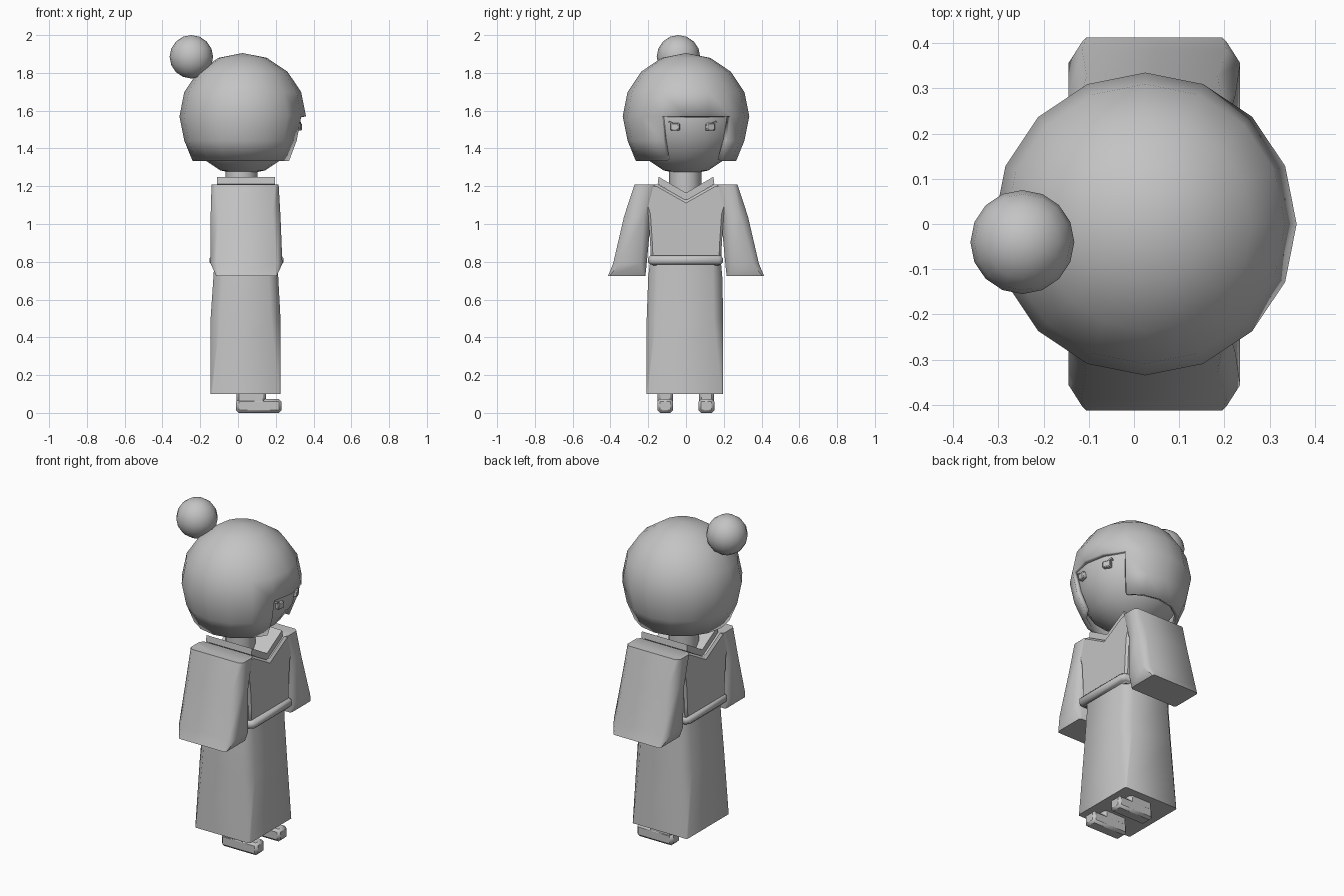
import bpy, bmesh, math
from mathutils import Matrix, Vector

if "Cube" in bpy.data.objects:
    bpy.data.objects.remove(bpy.data.objects["Cube"])

clay = bpy.data.materials.new("plain_grey")
clay.use_nodes = True
GREY = (0.55, 0.55, 0.55, 1)
clay.diffuse_color = GREY
clay.node_tree.nodes["Principled BSDF"].inputs["Base Color"].default_value = GREY


def finish(bm, name, angle=50, bevel=0):
    """Turn a bmesh into a shaded object."""
    bmesh.ops.recalc_face_normals(bm, faces=bm.faces)
    mesh = bpy.data.meshes.new(name)
    bm.to_mesh(mesh)
    bm.free()
    mesh.materials.append(clay)
    ob = bpy.data.objects.new(name, mesh)
    bpy.context.collection.objects.link(ob)
    if bevel:
        mod = ob.modifiers.new("soft_edges", "BEVEL")
        mod.width = bevel
        mod.segments = 1
    bpy.ops.object.select_all(action="DESELECT")
    ob.select_set(True)
    bpy.context.view_layer.objects.active = ob
    bpy.ops.object.shade_smooth_by_angle(angle=math.radians(angle))
    return ob


def ball(radius, centre):
    bm = bmesh.new()
    bmesh.ops.create_uvsphere(bm, u_segments=16, v_segments=8, radius=radius,
                              matrix=Matrix.Translation(centre))
    return bm


def loft(name, rings):
    """Stack chamfered rectangles: (z, x0, x1, y0, y1, chamfer)."""
    bm = bmesh.new()
    loops = []
    for z, x0, x1, y0, y1, c in rings:
        pts = [(x0 + c, y0), (x1 - c, y0), (x1, y0 + c), (x1, y1 - c),
               (x1 - c, y1), (x0 + c, y1), (x0, y1 - c), (x0, y0 + c)]
        loops.append([bm.verts.new((x, y, z)) for x, y in pts])
    for a, b in zip(loops, loops[1:]):
        for i in range(8):
            j = (i + 1) % 8
            bm.faces.new((a[i], a[j], b[j], b[i]))
    bm.faces.new(loops[0])
    bm.faces.new(loops[-1])
    return finish(bm, name)


def prism(name, half, x0, x1, bevel=0):
    """Extrude a mirrored (y, z) outline along x."""
    outline = half + [(-y, z) for y, z in reversed(half) if y > 0]
    bm = bmesh.new()
    face = bm.faces.new([bm.verts.new((x0, y, z)) for y, z in outline])
    new = bmesh.ops.extrude_face_region(bm, geom=[face])["geom"]
    bmesh.ops.translate(bm, vec=(x1 - x0, 0, 0),
                        verts=[v for v in new if isinstance(v, bmesh.types.BMVert)])
    return finish(bm, name, 40, bevel)


def box(name, size, matrix, bevel=0):
    bm = bmesh.new()
    bmesh.ops.create_cube(bm, size=1)
    bmesh.ops.scale(bm, vec=size, verts=bm.verts)
    bmesh.ops.transform(bm, matrix=matrix, verts=bm.verts)
    return finish(bm, name, 50, bevel)


# Head and bun
HEAD = Vector((0.025, 0, 1.57))
finish(ball(0.31, HEAD), "head")
finish(ball(0.115, (-0.247, -0.04, 1.885)), "hair_bun")

# Hair cap, flared at the hem, with a face opening
R = 0.335
bm = ball(R, (0, 0, 0))
bmesh.ops.delete(bm, geom=[v for v in bm.verts if v.co.z < -0.8 * R], context="VERTS")
for v in bm.verts:
    if v.co.z < -0.6 * R:
        v.co.x *= 1.12
        v.co.y *= 1.12
opening = []
for f in bm.faces:
    c = f.calc_center_median()
    if c.z < 0 and -23 < math.degrees(math.atan2(c.y, c.x)) < 45:
        opening.append(f)
bmesh.ops.delete(bm, geom=opening, context="FACES")
bmesh.ops.translate(bm, vec=HEAD, verts=bm.verts)
hair = finish(bm, "hair_cap")
shell = hair.modifiers.new("thickness", "SOLIDIFY")
shell.thickness = 0.026
shell.offset = -1

# Eyes with a small outer lash
for side, turn in (("right", -11), ("left", 25)):
    outward = -1 if side == "right" else 1
    spin = Matrix.Translation(HEAD) @ Matrix.Rotation(math.radians(turn), 4, "Z")
    box(side + "_eye", (0.03, 0.048, 0.04),
        spin @ Matrix.Translation((0.3, 0, -0.056)), 0.005)
    box(side + "_lash", (0.03, 0.022, 0.008),
        spin @ Matrix.Translation((0.302, outward * 0.024, -0.033))
        @ Matrix.Rotation(outward * 0.4, 4, "X"))

# Neck
bm = bmesh.new()
bmesh.ops.create_cone(bm, cap_ends=True, segments=12, radius1=0.085, radius2=0.085,
                      depth=0.2, matrix=Matrix.Translation((0.018, -0.004, 1.2)))
finish(bm, "neck")

# Torso with a V neckline, and the collar lying in it
prism("torso", [(0, 0.78), (0.185, 0.78), (0.19, 0.9), (0.2, 1.05), (0.25, 1.21),
                (0.15, 1.21), (0, 1.125)], -0.135, 0.215, 0.012)
prism("collar", [(0, 1.122), (0.15, 1.212), (0.145, 1.25), (0, 1.165)], -0.11, 0.195)

# Wide sleeves
for side, s in (("left", 1), ("right", -1)):
    sleeve = [(0.725, -0.115, 0.205, 0.215, 0.413, 0.01),
              (0.79, -0.145, 0.235, 0.208, 0.386, 0.03),
              (1.04, -0.145, 0.225, 0.185, 0.328, 0.04),
              (1.21, -0.14, 0.215, 0.15, 0.272, 0.02)]
    loft(side + "_sleeve", [(z, x0, x1, min(s * a, s * b), max(s * a, s * b), c)
                            for z, x0, x1, a, b, c in sleeve])

# Sash and skirt
loft("sash", [(0.785, -0.14, 0.23, -0.19, 0.185, 0.02),
              (0.797, -0.15, 0.24, -0.2, 0.195, 0.02),
              (0.82, -0.15, 0.24, -0.2, 0.195, 0.02),
              (0.832, -0.14, 0.23, -0.19, 0.185, 0.02)])
loft("skirt", [(0.1, -0.145, 0.225, -0.21, 0.197, 0.008),
               (0.5, -0.145, 0.225, -0.208, 0.197, 0.05),
               (0.72, -0.13, 0.213, -0.2, 0.192, 0.05),
               (0.8, -0.125, 0.21, -0.19, 0.185, 0.04)])

# Feet and ankles
for side, y in (("left", 0.108), ("right", -0.11)):
    box(side + "_foot", (0.24, 0.084, 0.074),
        Matrix.Translation((0.11, y, 0.037)), 0.014)
    box(side + "_ankle", (0.155, 0.08, 0.12),
        Matrix.Translation((0.07, y, 0.1)), 0.014)
